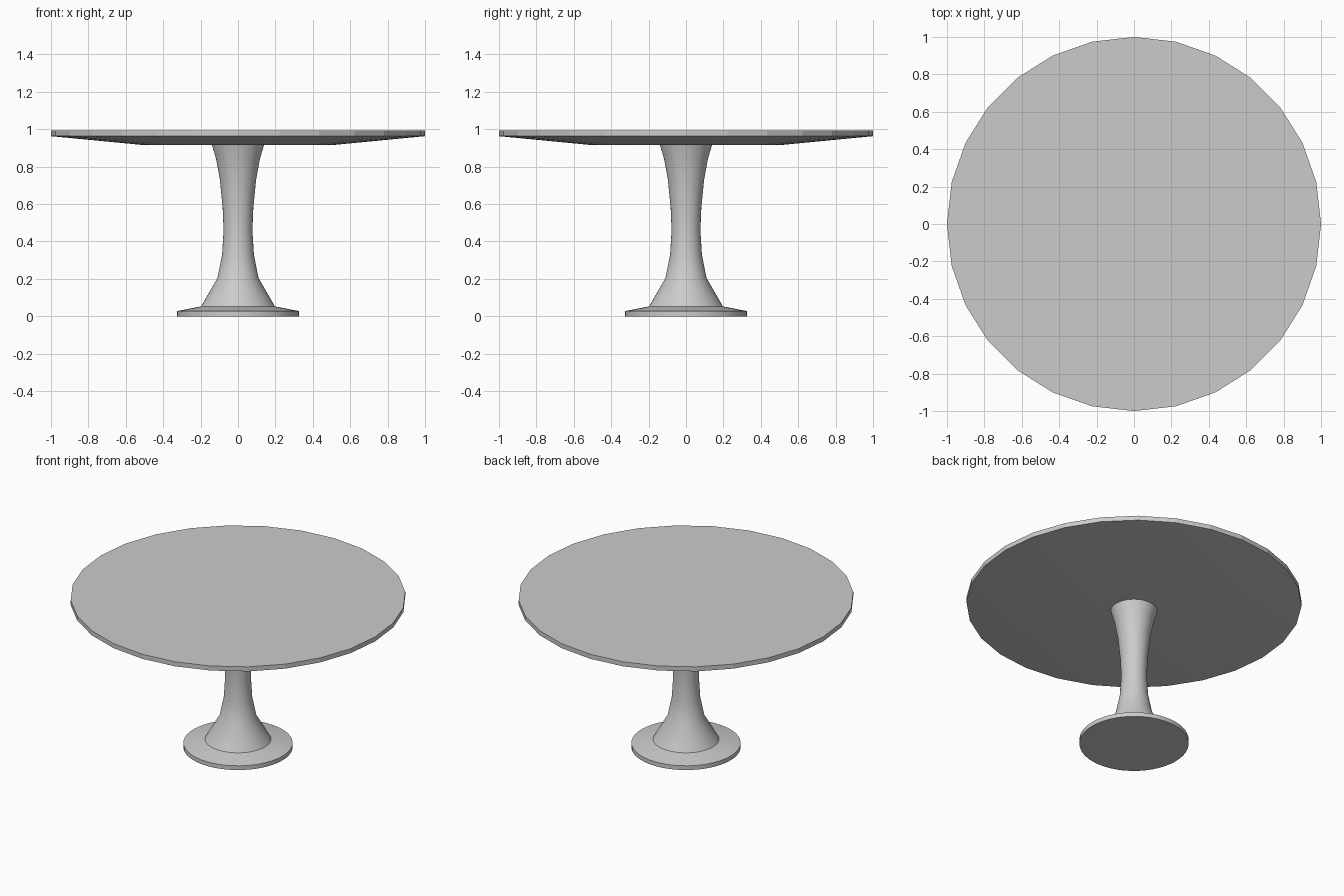
import bpy, bmesh
from math import sin, cos, tau, radians

if "Cube" in bpy.data.objects:
    bpy.data.objects.remove(bpy.data.objects["Cube"])


def lathe(name, profile, sides, smooth_angle):
    """Revolve a (radius, z) profile into a closed, capped solid."""
    bm = bmesh.new()
    rings = [[bm.verts.new((r * cos(tau * i / sides), r * sin(tau * i / sides), z))
              for i in range(sides)] for r, z in profile]
    for low, high in zip(rings, rings[1:]):
        for i in range(sides):
            j = (i + 1) % sides
            bm.faces.new((low[i], low[j], high[j], high[i]))
    bm.faces.new(rings[0][::-1])
    bm.faces.new(rings[-1])
    mesh = bpy.data.meshes.new(name)
    bm.to_mesh(mesh)
    bm.free()
    obj = bpy.data.objects.new(name, mesh)
    bpy.context.collection.objects.link(obj)
    bpy.ops.object.select_all(action='DESELECT')
    obj.select_set(True)
    bpy.context.view_layer.objects.active = obj
    bpy.ops.object.shade_smooth_by_angle(angle=radians(smooth_angle))
    return obj


# Faceted round top with a bevelled underside
lathe("table_top", [(0.5, 0.915), (1.0, 0.963), (1.0, 0.993)], 28, 10)

# Flared foot and waisted column, turned as one piece
lathe("pedestal", [(0.326, 0.0), (0.326, 0.028), (0.197, 0.053),
                   (0.11, 0.205), (0.085, 0.33), (0.077, 0.46),
                   (0.082, 0.58), (0.097, 0.73), (0.117, 0.84),
                   (0.139, 0.916)], 48, 30)
